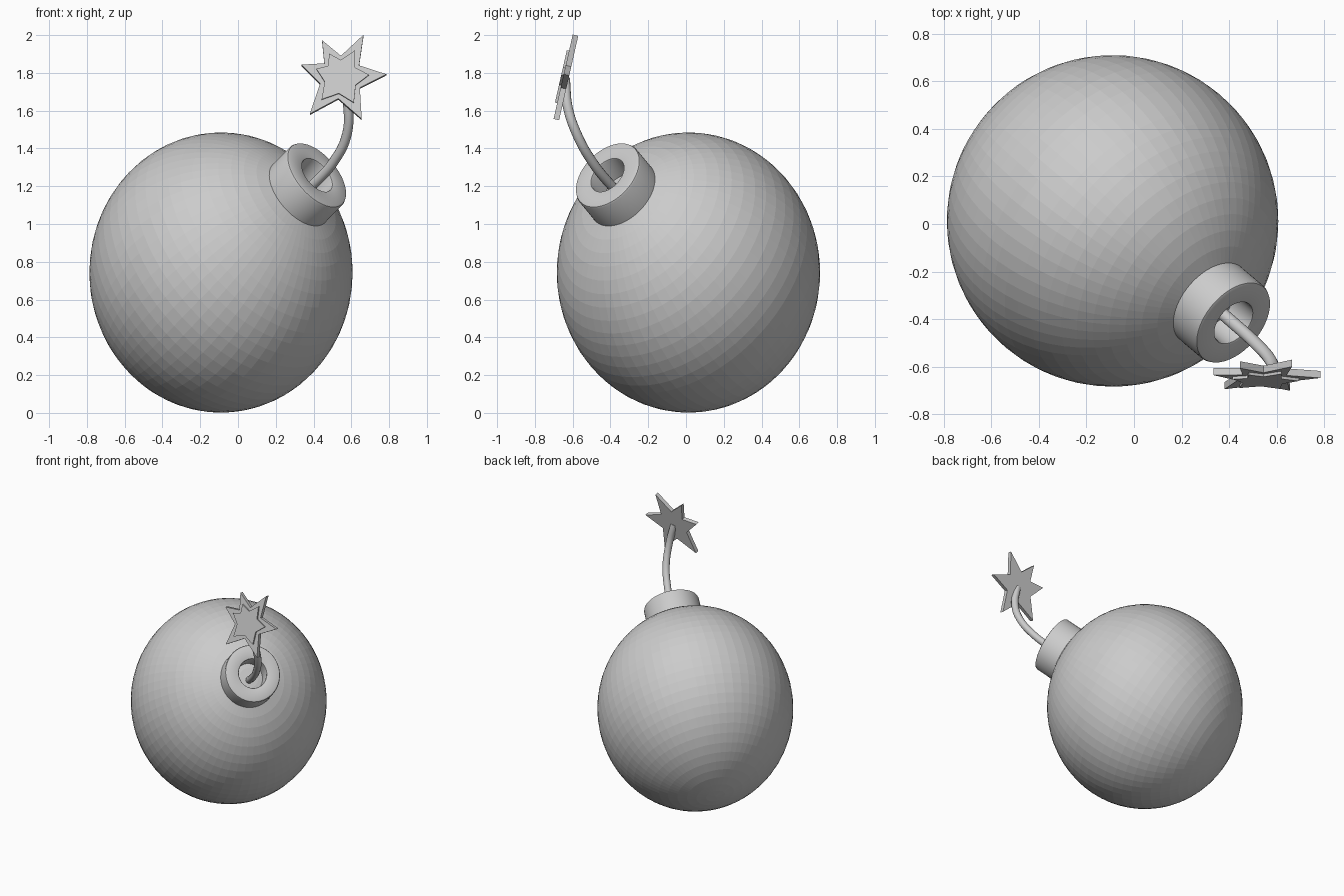
import bpy, bmesh, math
from mathutils import Matrix, Vector

cube = bpy.data.objects.get("Cube")
if cube:
    bpy.data.objects.remove(cube, do_unlink=True)

grey = bpy.data.materials.new("grey")
grey.use_nodes = True
grey.diffuse_color = (0.6, 0.6, 0.6, 1)
grey.node_tree.nodes["Principled BSDF"].inputs["Base Color"].default_value = (0.6, 0.6, 0.6, 1)

CENTRE = Vector((-0.09, 0.013, 0.743))
AXIS = Vector((0.617, -0.52, 0.588)).normalized()
# Body and collar share a tilted axis and a slight vertical stretch
TILT = (Matrix.Translation(CENTRE) @ Matrix.Diagonal((1, 1, 1.064, 1))
        @ AXIS.to_track_quat('Z', 'Y').to_matrix().to_4x4())


def finish(name, bm, matrix):
    bmesh.ops.recalc_face_normals(bm, faces=bm.faces[:])
    mesh = bpy.data.meshes.new(name)
    bm.to_mesh(mesh)
    bm.free()
    mesh.transform(matrix)
    mesh.materials.append(grey)
    obj = bpy.data.objects.new(name, mesh)
    bpy.context.collection.objects.link(obj)
    return obj


def smooth(obj):
    bpy.ops.object.select_all(action='DESELECT')
    obj.select_set(True)
    bpy.context.view_layer.objects.active = obj
    bpy.ops.object.shade_smooth_by_angle(angle=math.radians(35))


# Faceted round body
bm = bmesh.new()
bmesh.ops.create_uvsphere(bm, u_segments=64, v_segments=32, radius=0.697)
finish("body", bm, TILT)

# Collar: a thick ring profile spun around the axis
bm = bmesh.new()
profile = [(0.1, 0.6), (0.2, 0.6), (0.2, 0.813), (0.196, 0.822), (0.187, 0.826),
           (0.11, 0.826), (0.103, 0.823), (0.1, 0.816)]
verts = [bm.verts.new((r, 0, z)) for r, z in profile]
edges = [bm.edges.new((v, verts[i - 1])) for i, v in enumerate(verts)]
bmesh.ops.spin(bm, geom=verts + edges, cent=(0, 0, 0), axis=(0, 0, 1),
               angle=math.tau, steps=64, use_duplicate=False)
bmesh.ops.remove_doubles(bm, verts=bm.verts[:], dist=0.0001)
smooth(finish("collar", bm, TILT))

# Fuse: a round cord along a smooth path
curve = bpy.data.curves.new("fuse", 'CURVE')
curve.dimensions = '3D'
curve.bevel_depth = 0.026
curve.bevel_resolution = 4
curve.resolution_u = 10
curve.use_fill_caps = True
path = [(0.34, -0.35, 1.16), (0.41, -0.41, 1.22), (0.51, -0.50, 1.335),
        (0.575, -0.575, 1.47), (0.583, -0.625, 1.615), (0.55, -0.64, 1.77)]
spline = curve.splines.new('BEZIER')
spline.bezier_points.add(len(path) - 1)
for point, co in zip(spline.bezier_points, path):
    point.co = co
    point.handle_left_type = point.handle_right_type = 'AUTO'
curve.materials.append(grey)
fuse = bpy.data.objects.new("fuse", curve)
bpy.context.collection.objects.link(fuse)

# Spark: an uneven six-pointed star, with a smaller raised star on its front
TIPS = [(0.12, 0.23), (0.24, 0.015), (0.11, -0.228), (-0.165, -0.2), (-0.21, 0.067), (-0.10, 0.2)]
NOTCHES = [(0.096, 0.063), (0.1, -0.058), (-0.014, -0.117), (-0.11, -0.035), (-0.088, 0.074), (0, 0.115)]
SPARK = (Matrix.Translation((0.545, -0.636, 1.775))
         @ Matrix.Rotation(math.radians(90 - 12.8), 4, 'X'))


def star(name, tip_scale, notch_scale, back, front):
    bm = bmesh.new()
    outline = []
    for tip, notch in zip(TIPS, NOTCHES):
        outline += [Vector(tip) * tip_scale, Vector(notch) * notch_scale]
    face = bm.faces.new([bm.verts.new((p.x, p.y, back)) for p in outline])
    out = bmesh.ops.extrude_face_region(bm, geom=[face], use_keep_orig=True)
    moved = [g for g in out["geom"] if isinstance(g, bmesh.types.BMVert)]
    bmesh.ops.translate(bm, verts=moved, vec=(0, 0, front - back))
    return finish(name, bm, SPARK)


star("spark", 1, 1, -0.015, 0.015)
star("spark_centre", 0.62, 0.78, 0.01, 0.027)
